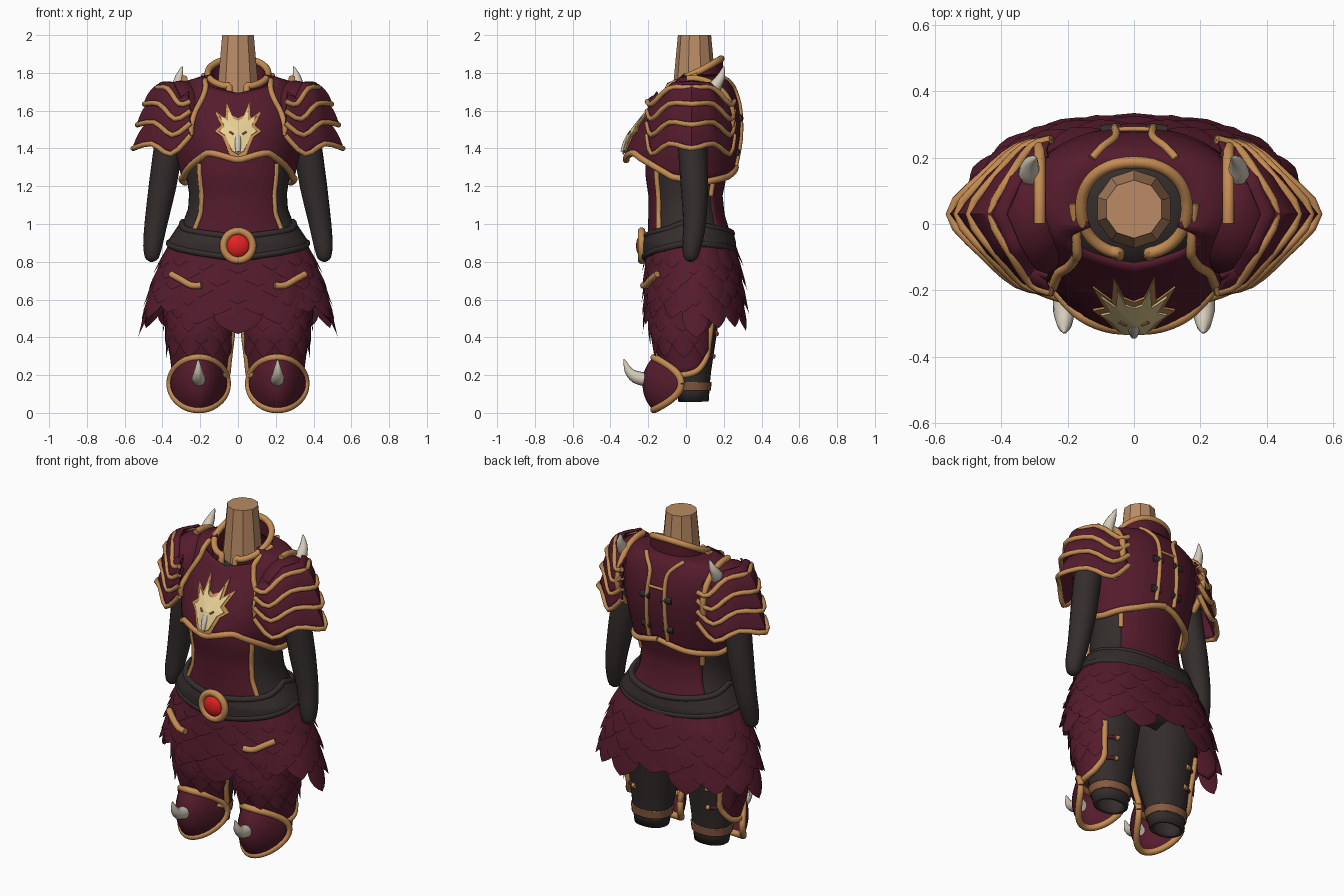
import bpy, bmesh
from math import sin, cos, pi, asin, radians, copysign, degrees
from mathutils import Vector

if "Cube" in bpy.data.objects:
    bpy.data.objects.remove(bpy.data.objects["Cube"])


def material(name, r, g, b):
    m = bpy.data.materials.new(name)
    m.use_nodes = True
    m.diffuse_color = (r, g, b, 1)
    m.node_tree.nodes["Principled BSDF"].inputs["Base Color"].default_value = (r, g, b, 1)
    return m


RED = material("wine_red", .09, .011, .025)
DARK = material("charcoal_cloth", .034, .026, .025)
GOLD = material("bronze_trim", .55, .26, .085)
SKIN = material("tan_skin", .49, .26, .13)
IVORY = material("ivory", .66, .6, .49)
GEM = material("bright_red_gem", .8, .015, .015)
PALE = material("pale_gold", .96, .75, .36)
LEATHER = material("brown_leather", .24, .1, .05)
made = []


def finish(name, bm, mat, thick=0, smooth=True):
    bmesh.ops.remove_doubles(bm, verts=bm.verts, dist=.0004)
    bmesh.ops.recalc_face_normals(bm, faces=bm.faces)
    me = bpy.data.meshes.new(name)
    bm.to_mesh(me)
    bm.free()
    me.materials.append(mat)
    ob = bpy.data.objects.new(name, me)
    bpy.context.collection.objects.link(ob)
    if thick:
        mod = ob.modifiers.new("thickness", "SOLIDIFY")
        mod.thickness, mod.offset = thick, 0
    if smooth:
        made.append(ob)


def at(rows, k):
    """Interpolate table rows by their first column."""
    rows = sorted(rows)
    k = min(max(k, rows[0][0]), rows[-1][0])
    for p, q in zip(rows, rows[1:]):
        if k <= q[0]:
            t = (k - p[0]) / (q[0] - p[0])
            return [a + (b - a) * t for a, b in zip(p[1:], q[1:])]


def by_angle(*rows):
    return lambda a: at(rows, abs(degrees(a)))[0]


def surf(prof, a, z, off=0, cx=0):
    """Point on a profile of (z, half width, front y, back y[, front taper]); angle 0 is the front."""
    rx, yf, yb, *taper = at(prof, z)
    f = lambda v, e=.9: copysign(abs(v) ** e, v)
    depth = f(cos(a), taper[0] if taper and cos(a) > 0 else .9)
    return Vector((cx + (rx + off) * f(sin(a)), (yf + yb) / 2 - ((yb - yf) / 2 + off) * depth, z))


def on(prof, x, z, back=False, off=.012):
    a = asin(min(1, abs(x) / at(prof, z)[0]) ** (1 / .9))
    return surf(prof, copysign(pi - a if back else a, x), z, off)


def grid(name, fns, nu, nv, mat, thick=0):
    bm = bmesh.new()
    for fn in fns:
        vs = [[bm.verts.new(fn(i / nu, j / nv)) for i in range(nu + 1)] for j in range(nv + 1)]
        for r, s in zip(vs, vs[1:]):
            for i in range(nu):
                bm.faces.new((r[i], r[i + 1], s[i + 1], s[i]))
    finish(name, bm, mat, thick)


def shell(name, prof, a0, a1, lo, hi, mat, thick=.015, off=0, cx=0, n=48):
    def fn(u, v):
        a = a0 + (a1 - a0) * u
        return surf(prof, a, lo(a) + (hi(a) - lo(a)) * v, off, cx)
    grid(name, [fn], n, 14, mat, thick)


def tube(name, pts, r, mat=GOLD, sides=12, sub=3):
    """Smooth swept tube; r is one radius or a list along the path."""
    pts = [Vector(p) for p in pts]
    rs = r if isinstance(r, list) else [r] * len(pts)
    path = []
    for i in range(len(pts) - 1):
        a, b, c, d = pts[max(i - 1, 0)], pts[i], pts[i + 1], pts[min(i + 2, len(pts) - 1)]
        for k in range(sub):
            t = k / sub
            p = b + (c - a) * t / 2 + (2 * a - 5 * b + 4 * c - d) * t * t / 2 \
                + (3 * b - a - 3 * c + d) * t ** 3 / 2
            path.append((p, rs[i] + (rs[i + 1] - rs[i]) * t))
    path.append((pts[-1], rs[-1]))
    bm, rings, n = bmesh.new(), [], Vector((.31, .77, .55))
    for i, (p, rad) in enumerate(path):
        t = (path[min(i + 1, len(path) - 1)][0] - path[max(i - 1, 0)][0]).normalized()
        n = (n - t * n.dot(t)).normalized()
        m = t.cross(n)
        rings.append([bm.verts.new(p + (n * cos(k * 2 * pi / sides) + m * sin(k * 2 * pi / sides)) * rad)
                      for k in range(sides)])
    for p, q in zip(rings, rings[1:]):
        for k in range(sides):
            bm.faces.new((p[k], p[k - 1], q[k - 1], q[k]))
    bm.faces.new(rings[0])
    bm.faces.new(rings[-1])
    finish(name, bm, mat)


def loop(fn, a0=-pi, a1=pi, n=40):
    return [fn(a0 + (a1 - a0) * i / n) for i in range(n + 1)]


def scale(prof, a, z, da, h, cx=0):
    def fn(u, v):
        s = (2 * u - 1) * (1 - max(0, (v - .35) / .65) ** 2.2)
        return surf(prof, a + da * s, z - h * v, .002 + .018 * v + .006 * (1 - s * s), cx)
    return fn


def const(z):
    return lambda a: z


# Body and neck
BODY = [(.6, .2, -.08, .12), (.68, .3, -.14, .19), (.8, .35, -.18, .22), (.92, .33, -.19, .23),
        (1.05, .26, -.185, .19), (1.15, .25, -.185, .18), (1.25, .265, -.2, .2),
        (1.38, .27, -.2, .22), (1.5, .27, -.17, .24), (1.62, .2, -.13, .2), (1.7, .14, -.085, .17), (1.72, .06, 0, .1)]
shell("body_suit", BODY, -pi, pi, const(.6), const(1.72), DARK)
bm = bmesh.new()
bmesh.ops.create_cone(bm, cap_ends=True, segments=10, radius1=.125, radius2=.088, depth=.4)
bmesh.ops.translate(bm, verts=bm.verts, vec=(0, .045, 1.8))
finish("neck", bm, SKIN, smooth=False)

# Waist panels with trim
for nm, mid, half, start in (("front", 0, .78, .95), ("back", pi, .85, 1.15)):
    shell(nm + "_waist_panel", BODY, mid - half, mid + half, const(.9), const(1.4), RED, .012, .008, n=16)
    for s in (-1, 1):
        tube(nm + "_panel_trim", [surf(BODY, mid + s * half, start + (1.32 - start) * i / 7, .012) for i in range(8)], .014)

# Chest plate
CHEST = [(1.2, .28, -.24, .23, 1.2), (1.28, .3, -.3, .25, 1.4), (1.38, .32, -.315, .27, 1.5),
         (1.46, .33, -.285, .282, 1.4), (1.55, .335, -.23, .285, 1.2), (1.65, .33, -.15, .27, .9),
         (1.72, .31, -.1, .245, .9), (1.765, .25, -.08, .22, .9), (1.79, .15, -.07, .19, .9)]
hem = by_angle((0, 1.34), (25, 1.38), (72, 1.25), (110, 1.22), (150, 1.25), (180, 1.3))
shell("chest_plate", CHEST, -pi, pi, hem, by_angle((0, 1.69), (30, 1.73), (60, 1.79), (180, 1.79)), RED, n=72)
tube("chest_hem_trim", loop(lambda a: surf(CHEST, a, hem(a), .008)), .018)

# Collar, open at the front
COLLAR = [(1.55, .17, -.1, .2), (1.9, .155, -.085, .185)]
rim = lambda a: 1.8 - .075 * cos(a)
shell("collar", COLLAR, .25, 2 * pi - .25, lambda a: rim(a) - .1, rim, RED, .018)
tube("collar_trim", [surf(COLLAR, .25, 1.65, .01)] + loop(lambda a: surf(COLLAR, a, rim(a)), .25, 2 * pi - .25)
     + [surf(COLLAR, -.25, 1.65, .01)], .018)

# Back seams and clasps
for s in (-1, 1):
    tube("back_seam_trim", [on(CHEST, s * x, z, True) for x, z in
         ((.06, 1.31), (.06, 1.45), (.055, 1.6), (.055, 1.7), (.09, 1.75), (.12, 1.775))], .012)
    for z in (1.38, 1.56):
        tube("back_clasp", [on(CHEST, s * x, z, True, 0) for x in (.04, .07, .1)], .022, DARK)
tube("back_seam_bridge", [on(CHEST, x, 1.62, True) for x in (-.055, 0.001, .055)], .008)

# Beast-head emblem
HALF = [(0, 1.56), (.03, 1.575), (.06, 1.65), (.065, 1.56), (.12, 1.6), (.085, 1.52),
        (.12, 1.49), (.08, 1.46), (.06, 1.41), (.04, 1.36), (0, 1.335)]
outline = HALF + [(-x, z) for x, z in HALF[-2:0:-1]]
for nm, k, off, mat in (("emblem", 1, .012, GOLD), ("emblem_face", .78, .019, PALE)):
    bm = bmesh.new()
    ring = [bm.verts.new(on(CHEST, x * k, 1.49 + (z - 1.49) * k, off=off)) for x, z in outline]
    hub = bm.verts.new(on(CHEST, 0, 1.48, off=off + .012))
    for i in range(len(ring)):
        bm.faces.new((ring[i - 1], ring[i], hub))
    finish(nm, bm, mat, .009, False)
tube("emblem_snout", [on(CHEST, 0, z, off=.02) for z in (1.47, 1.43, 1.38)], [.014, .018, .012], IVORY)
for s in (-1, 1):
    tube("emblem_eye", [on(CHEST, s * x, z, off=.03) for x, z in ((.022, 1.475), (.04, 1.488))], .005, LEATHER)

# Belt with jewelled buckle
BELT = [(.8, .375, -.215, .255), (.9, .36, -.215, .25), (.96, .32, -.2, .235), (1.02, .28, -.19, .21)]
belt_lo = by_angle((0, .82), (90, .9), (180, .86))
belt_hi = by_angle((0, .93), (60, .97), (90, 1.01), (120, .98), (180, .95))
shell("belt", BELT, -pi, pi, belt_lo, belt_hi, DARK, .03)
for edge in (belt_lo, belt_hi):
    tube("belt_roll", loop(lambda a: surf(BELT, a, edge(a), .004)), .018, DARK)
tube("buckle_ring", loop(lambda a: (.077 * sin(a), -.235, .885 + .077 * cos(a)), n=24), .02)
bm = bmesh.new()
bmesh.ops.create_uvsphere(bm, u_segments=20, v_segments=12, radius=.066)
for v in bm.verts:
    v.co = (v.co.x, v.co.y * .6 - .225, v.co.z + .885)
finish("buckle_gem", bm, GEM)

# Scaled skirt
SKIRT = [(.93, .34, -.2, .24), (.8, .4, -.205, .275), (.65, .455, -.21, .3), (.5, .49, -.21, .31),
         (.38, .505, -.2, .31)]
skirt_lo = by_angle((0, .42), (20, .46), (40, .54), (70, .5), (90, .4), (105, .42), (122, .49),
                    (145, .43), (162, .44), (180, .52))
shell("skirt", SKIRT, -pi, pi, lambda a: skirt_lo(a) + .08, const(.92), RED, .01)
plates = []
for j in range(5):
    for i in range(16):
        a = (i + j % 2 / 2) * 2 * pi / 16
        a = a - 2 * pi if a > pi else a
        drop = (.9 - skirt_lo(a)) * .83 / 5
        plates.append(scale(SKIRT, a, .9 - drop * j, .225, drop * 2.05))
grid("skirt_scales", plates, 8, 8, RED)

LEG = [(.06, .09, -.03, .11), (.2, .11, -.06, .12), (.4, .14, -.13, .15), (.6, .17, -.16, .18), (.8, .165, -.16, .2)]
THIGH = [(.18, .14, -.1, .12), (.3, .155, -.145, .135), (.42, .17, -.18, .16), (.6, .185, -.19, .18), (.75, .17, -.18, .19)]
guard_lo = by_angle((0, .2), (85, .2), (115, .22), (140, .3))
# Shoulder plates, lowest first: tip x, tip z, side z, end z, height
LAMES = [(.555, 1.4, 1.37, 1.47, .15), (.532, 1.525, 1.47, 1.535, .14),
         (.495, 1.635, 1.555, 1.6, .1), (.43, 1.72, 1.635, 1.65, .03)]

for s, side in ((1, "left_"), (-1, "right_")):
    flip = lambda pts: [(s * x, y, z) for x, y, z in pts]
    cx = s * .2

    # Arm
    tube(side + "arm", flip([(.32, .04, 1.64), (.365, .035, 1.42), (.4, .045, 1.2), (.435, .045, 1.0),
         (.452, .03, .88), (.456, .025, .82), (.456, .025, .8)]), [.08, .078, .073, .06, .05, .036, .008], DARK, 14)

    # Shoulder cap, layered plates, trim and horn
    def cap(u, v):
        t, p = u * 2 * pi, v * 1.75
        return (s * (.3 + .14 * sin(p) * cos(t)), .03 + .19 * sin(p) * sin(t), 1.57 + .19 * cos(p))
    grid(side + "shoulder_cap", [cap], 28, 10, RED)
    for tip, tip_z, side_z, end_z, rise in LAMES:
        reach = tip - .25
        front = [(.25, -.205, end_z), (.25 + reach * .34, -.18, side_z), (.25 + reach * .68, -.09, (tip_z + side_z) / 2 + .04)]
        low = [Vector(p) for p in flip(front + [(tip, .03, tip_z)] + [(x, .06 - y * .95, z) for x, y, z in front[::-1]])]
        def lame(u, v):
            i = min(int(u * 6), 5)
            p = low[i].lerp(low[i + 1], u * 6 - i)
            q = Vector((p.x + (s * .28 - p.x) * .32, .03 + (p.y - .03) * .78, p.z + rise))
            return p.lerp(q, v) + Vector((s * .008, 0, .008)) * sin(v * pi)
        grid(side + "shoulder_plate", [lame], 24, 6, RED, .01)
        tube(side + "shoulder_plate_trim", low, .014)
    tube(side + "front_armhole_trim", flip([on(CHEST, x, z) for x, z in
         ((.17, 1.785), (.165, 1.74), (.17, 1.7), (.19, 1.65), (.22, 1.59))] + [(.245, -.19, 1.53), (.25, -.19, 1.47)]), .015)
    tube(side + "back_armhole_trim", flip(loop(lambda t: (.285, .03 + .215 * cos(t), 1.57 + .2 * sin(t)), -.9, 1.7, 12)), .018)
    tube(side + "shoulder_horn", flip([(.3, .13, 1.68), (.315, .155, 1.73), (.31, .185, 1.78), (.295, .2, 1.835)]),
         [.036, .034, .022, .002], IVORY)

    # Leg and strap
    shell(side + "leg", LEG, -pi, pi, const(.06), const(.8), DARK, .02, cx=cx, n=24)
    shell(side + "knee_strap", LEG, -pi, pi, const(.12), const(.165), LEATHER, .02, .008, cx, 24)
    for z in (.3, .42):
        tube(side + "thigh_strap", [surf(LEG, s * a, z, .008, cx) for a in (2.3, 2.5, 2.75)], .012, RED)
        tube(side + "strap_buckle", [surf(LEG, s * a, z, .012, cx) for a in (2.75, 2.9)], .014)

    # Scaled thigh guard, trimmed round its open edge
    shell(side + "thigh_guard", THIGH, -1.3 * s, 2.45 * s, guard_lo, const(.75), RED, .012, cx=cx, n=24)
    grid(side + "thigh_scales", [scale(THIGH, s * (-.95 + .62 * i + .31 * (j % 2)), .72 - .068 * j, .34, .155, cx)
         for j in range(5) for i in range(6 - j % 2)], 6, 6, RED)
    edge = [(-1.3, .55 - .07 * i) for i in range(5)] + [(-1.3 + .375 * i, guard_lo(-1.3 + .375 * i)) for i in range(11)] \
        + [(2.45, .37 + .07 * i) for i in range(3)]
    tube(side + "thigh_trim", [surf(THIGH, s * a, z, .004, cx) for a, z in edge], .017)
    tube(side + "skirt_clip", [on(SKIRT, s * x, z, off=.034) for x, z in ((.33, .735), (.28, .705), (.23, .675), (.18, .675))], .018)

    # Knee guard with horn
    def knee(u, v):
        t = u * 2 * pi
        back = .2 - .145 * sin(t) ** 2
        return (cx + s * .008 + .152 * v * cos(t), -.225 + back * v ** 2.3, .155 + .138 * v * sin(t))
    grid(side + "knee_guard", [knee], 32, 10, RED, .01)
    tube(side + "knee_trim", loop(lambda t: knee(t / (2 * pi), 1), 0, 2 * pi, 28), .019)
    tube(side + "knee_horn", flip([(.208, -.205, .175), (.21, -.265, .19), (.21, -.305, .225), (.21, -.328, .285)]),
         [.038, .034, .022, .002], IVORY)

# Smooth shading with sharp edges kept
bpy.ops.object.select_all(action="DESELECT")
for ob in made:
    ob.select_set(True)
bpy.context.view_layer.objects.active = made[0]
bpy.ops.object.shade_smooth_by_angle(angle=radians(45))
